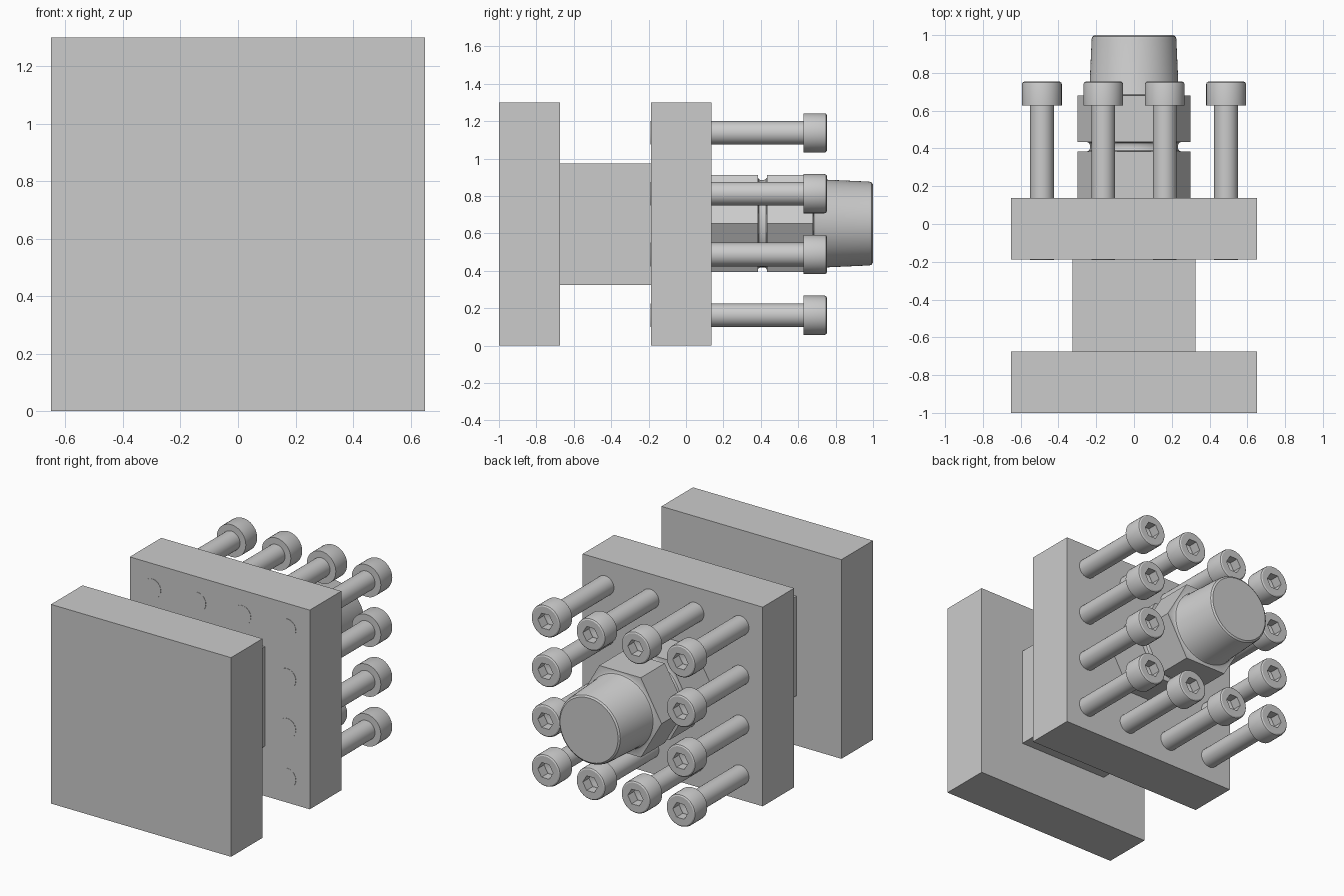
import bpy, bmesh
from math import cos, sin, pi, radians

if "Cube" in bpy.data.objects:
    bpy.data.objects.remove(bpy.data.objects["Cube"])

MID_Z = 0.65


def link(name, mesh, loc):
    obj = bpy.data.objects.new(name, mesh)
    obj.location = loc
    bpy.context.collection.objects.link(obj)
    return obj


def block(name, width, y0, y1):
    """Square block of the given width, centred on the main axis."""
    bm = bmesh.new()
    bmesh.ops.create_cube(bm, size=1)
    bmesh.ops.scale(bm, vec=(width, y1 - y0, width), verts=bm.verts)
    mesh = bpy.data.meshes.new(name)
    bm.to_mesh(mesh)
    bm.free()
    return link(name, mesh, (0, (y0 + y1) / 2, MID_Z))


def radius_at(r, shape, a):
    """Round or hexagonal outline; hexagon corners point along x."""
    if shape == "round":
        return r
    return r * cos(pi / 6) / cos(a % (pi / 3) - pi / 6)


def turned_mesh(name, rings, sides):
    """Skin rings of (y, radius, outline) along y, closed at both ends."""
    bm = bmesh.new()
    loops = []
    for y, r, shape in rings:
        loop = []
        for i in range(sides):
            a = 2 * pi * i / sides
            k = radius_at(r, shape, a)
            loop.append(bm.verts.new((k * cos(a), y, k * sin(a))))
        loops.append(loop)
    for lo, hi in zip(loops, loops[1:]):
        for i in range(sides):
            j = (i + 1) % sides
            bm.faces.new((lo[i], hi[i], hi[j], lo[j]))
    bm.faces.new(loops[0])
    bm.faces.new(loops[-1][::-1])
    bmesh.ops.recalc_face_normals(bm, faces=bm.faces)
    mesh = bpy.data.meshes.new(name)
    bm.to_mesh(mesh)
    bm.free()
    mesh.shade_smooth()
    mesh.set_sharp_from_angle(angle=radians(30))
    return mesh


# Plates and the square core between them
block("front_plate", 1.30, -1.0, -0.675)
block("core_block", 0.65, -0.675, -0.188)
block("back_plate", 1.30, -0.188, 0.137)

# Socket-head screw: shaft, rounded head, hexagonal socket with a drilled point
screw = turned_mesh("screw", [
    (-0.190, 0.063, "round"), (0.627, 0.063, "round"),
    (0.627, 0.105, "round"), (0.740, 0.105, "round"),
    (0.749, 0.102, "round"), (0.754, 0.094, "round"),
    (0.754, 0.055, "hex"), (0.690, 0.055, "hex"),
    (0.690, 0.040, "round"), (0.672, 0.004, "round"),
], 36)

# Twelve screws around the border of a four by four grid
steps = [-0.4875, -0.1625, 0.1625, 0.4875]
for ix, x in enumerate(steps):
    for iz, z in enumerate(steps):
        if ix in (0, 3) or iz in (0, 3):
            link(f"screw_{ix}_{iz}", screw, (x, 0, MID_Z + z))

# Hexagonal fitting: two hex collars, filleted neck, tapered plug
fitting = turned_mesh("hex_fitting", [
    (0.130, 0.30, "hex"), (0.384, 0.30, "hex"),
    (0.384, 0.247, "round"), (0.389, 0.238, "round"), (0.397, 0.234, "round"),
    (0.420, 0.234, "round"), (0.428, 0.238, "round"), (0.433, 0.247, "round"),
    (0.433, 0.30, "hex"), (0.680, 0.30, "hex"),
    (0.680, 0.250, "round"), (0.685, 0.241, "round"), (0.695, 0.237, "round"),
    (0.980, 0.224, "round"), (0.992, 0.220, "round"), (1.0, 0.209, "round"),
], 72)
link("hex_fitting", fitting, (0, 0, MID_Z + 0.003))
